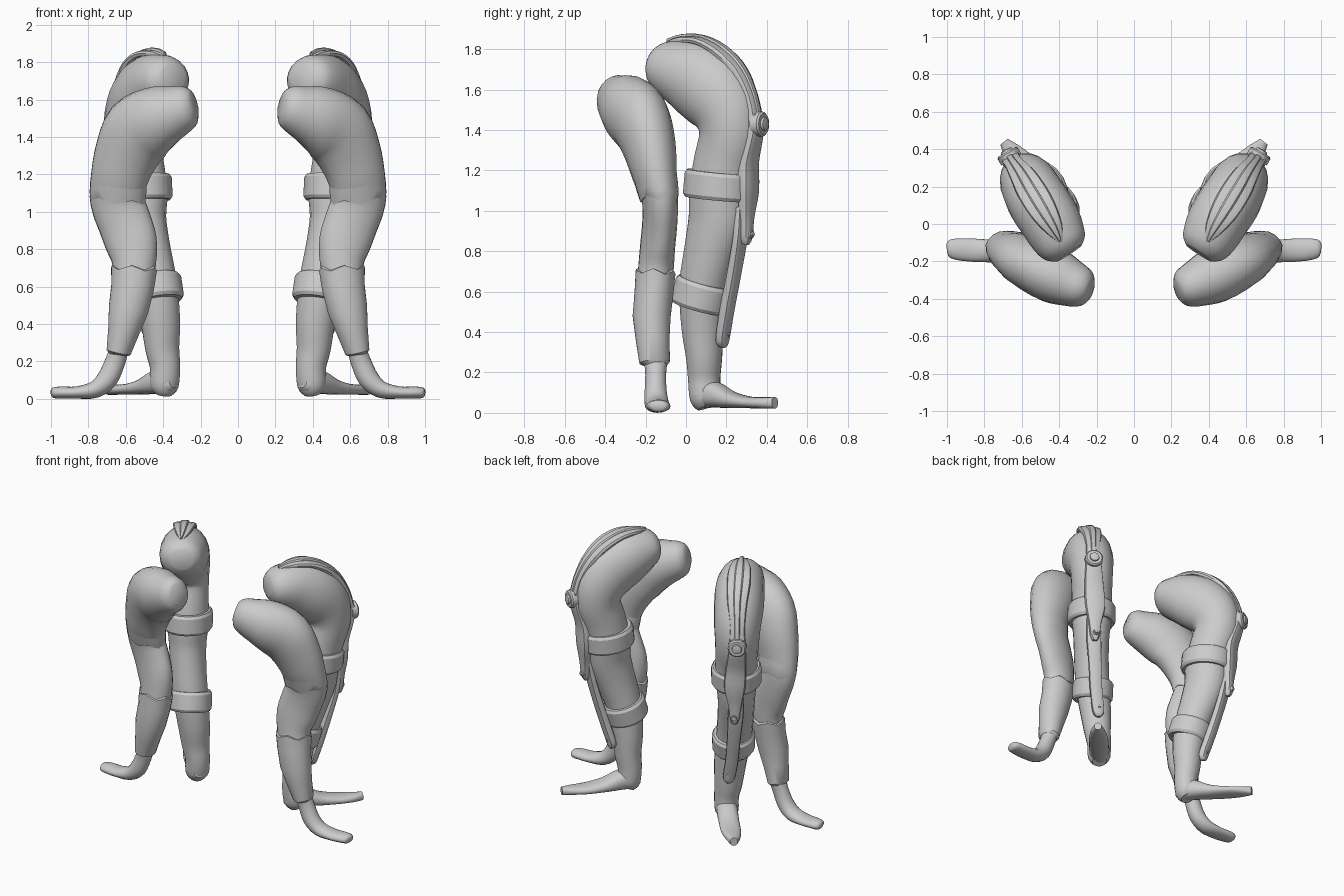
import bpy, math
from mathutils import Vector

LEG_DIR = Vector((0.5, 0.866, 0))       # horizontal direction the knee points in
LEG_SIDE = Vector((0.866, -0.5, 0))
ARM_SIDE = Vector((-0.15, 1, 0))


def smooth_rows(rows, steps):
    """Catmull-Rom interpolation of (x, y, z, side radius, other radius) rows."""
    out = []
    for i in range(len(rows) - 1):
        p = [rows[max(i - 1, 0)], rows[i], rows[i + 1], rows[min(i + 2, len(rows) - 1)]]
        for k in range(steps):
            t = k / steps
            out.append([0.5 * (2 * b + (c - a) * t + (2 * a - 5 * b + 4 * c - d) * t * t
                               + (3 * b - a - 3 * c + d) * t ** 3) for a, b, c, d in zip(*p)])
    out.append(list(rows[-1]))
    return out


def finish(name, verts, faces, angle):
    me = bpy.data.meshes.new(name)
    me.from_pydata(verts, [], faces)
    me.update()
    ob = bpy.data.objects.new(name, me)
    bpy.context.collection.objects.link(ob)
    bpy.ops.object.select_all(action='DESELECT')
    ob.select_set(True)
    bpy.context.view_layer.objects.active = ob
    bpy.ops.object.shade_smooth_by_angle(angle=math.radians(angle))
    ob.modifiers.new("mirror", 'MIRROR').use_clip = False
    return ob


def sweep(name, rows, side, n=20, steps=3, power=1.0, zigzag=0.0, angle=40, axis=None):
    rows = smooth_rows(rows, steps) if steps > 1 else rows
    pts = [Vector(r[:3]) for r in rows]
    verts, faces = [], []
    for i, r in enumerate(rows):
        t = axis or (pts[min(i + 1, len(pts) - 1)] - pts[max(i - 1, 0)]).normalized()
        s = (side - t * side.dot(t)).normalized()
        u = s.cross(t)
        for k in range(n):
            a = 2 * math.pi * k / n
            c, d = math.cos(a), math.sin(a)
            c = math.copysign(abs(c) ** power, c)
            d = math.copysign(abs(d) ** power, d)
            v = pts[i] + s * c * r[3] + u * d * r[4]
            if zigzag and i < 2:
                v += t * zigzag * abs((k % 4) - 2)
            verts.append(v)
    for i in range(len(rows) - 1):
        for k in range(n):
            a, b = i * n + k, i * n + (k + 1) % n
            faces.append((a, b, b + n, a + n))
    faces.append(tuple(reversed(range(n))))
    faces.append(tuple(range((len(rows) - 1) * n, len(rows) * n)))
    faces = [tuple(reversed(f)) for f in faces]
    return finish(name, verts, faces, angle)


def grow(rows, g):
    return [(*r[:3], r[3] + g, r[4] + g) for r in rows]


# Arm: shoulder, elbow and forearm
arm = [(0.235, -0.355, 1.58, 0.06, 0.07), (0.265, -0.345, 1.57, 0.10, 0.11),
       (0.33, -0.32, 1.54, 0.125, 0.14), (0.43, -0.275, 1.50, 0.15, 0.175),
       (0.53, -0.22, 1.43, 0.145, 0.195), (0.595, -0.18, 1.31, 0.13, 0.175),
       (0.635, -0.155, 1.18, 0.11, 0.155), (0.645, -0.13, 1.06, 0.09, 0.147),
       (0.605, -0.13, 0.94, 0.085, 0.145), (0.57, -0.14, 0.83, 0.085, 0.14),
       (0.555, -0.15, 0.70, 0.088, 0.115), (0.585, -0.17, 0.48, 0.088, 0.10),
       (0.64, -0.155, 0.25, 0.065, 0.055)]
sweep("arm", arm, ARM_SIDE)

# Forearm glove with a zigzag upper edge
glove = [(0.555, -0.15, 0.715, 0.085, 0.11), (0.555, -0.15, 0.705, 0.099, 0.124),
         (0.563, -0.158, 0.60, 0.097, 0.116), (0.585, -0.17, 0.48, 0.095, 0.108),
         (0.612, -0.165, 0.36, 0.084, 0.085), (0.638, -0.155, 0.25, 0.077, 0.066),
         (0.64, -0.155, 0.235, 0.06, 0.05)]
sweep("glove", glove, ARM_SIDE, steps=1, zigzag=0.012, angle=35)

# Sleeve hem above the elbow
hem = [(0.645, -0.13, 1.045, 0.088, 0.143), (0.645, -0.13, 1.055, 0.096, 0.151),
       (0.64, -0.142, 1.12, 0.103, 0.153), (0.634, -0.157, 1.19, 0.108, 0.150)]
sweep("sleeve_hem", hem, ARM_SIDE, steps=1, zigzag=0.012, angle=35)

# Hand lying flat, fingers outward
hand = [(0.64, -0.15, 0.25, 0.058, 0.052), (0.66, -0.15, 0.19, 0.052, 0.055),
        (0.70, -0.15, 0.105, 0.055, 0.056), (0.765, -0.145, 0.05, 0.06, 0.046),
        (0.86, -0.14, 0.034, 0.062, 0.033), (0.94, -0.135, 0.034, 0.058, 0.032),
        (0.985, -0.13, 0.033, 0.047, 0.029), (1.0, -0.13, 0.032, 0.025, 0.016)]
sweep("hand", hand, ARM_SIDE)

# Leg: thigh, knee and shin
leg = [(0.345, -0.155, 1.72, 0.08, 0.07), (0.365, -0.125, 1.715, 0.125, 0.115),
       (0.405, -0.065, 1.70, 0.15, 0.15), (0.455, 0.03, 1.665, 0.163, 0.185),
       (0.515, 0.125, 1.60, 0.165, 0.195), (0.555, 0.20, 1.50, 0.155, 0.18),
       (0.565, 0.22, 1.38, 0.145, 0.16), (0.54, 0.19, 1.25, 0.14, 0.155),
       (0.52, 0.165, 1.10, 0.14, 0.155), (0.515, 0.155, 0.96, 0.125, 0.15),
       (0.485, 0.12, 0.80, 0.12, 0.135), (0.445, 0.085, 0.62, 0.118, 0.12),
       (0.415, 0.083, 0.42, 0.107, 0.105), (0.405, 0.09, 0.27, 0.093, 0.088),
       (0.39, 0.09, 0.17, 0.082, 0.08), (0.395, 0.095, 0.07, 0.078, 0.075),
       (0.40, 0.105, 0.03, 0.05, 0.05)]
sweep("leg", leg, LEG_SIDE)

# Pointed foot
foot = [(0.345, 0.045, 0.10, 0.035, 0.04), (0.37, 0.07, 0.095, 0.065, 0.068),
        (0.43, 0.14, 0.09, 0.07, 0.065), (0.50, 0.22, 0.065, 0.068, 0.042),
        (0.58, 0.31, 0.052, 0.066, 0.029), (0.65, 0.385, 0.05, 0.05, 0.028),
        (0.695, 0.44, 0.05, 0.025, 0.028)]
sweep("foot", foot, LEG_SIDE, power=0.85)


# Straps around the shin
def strap(name, x, y, z, a, b, tilt):
    ax = (Vector((0, 0, -1)) + LEG_DIR * tilt).normalized()
    rows = []
    for h, g in ((-0.068, -0.03), (-0.068, 0), (-0.05, 0.012), (0.05, 0.012), (0.068, 0), (0.068, -0.03)):
        c = Vector((x, y, z)) + ax * h
        rows.append((*c, a + g, b + g))
    sweep(name, rows, LEG_SIDE, steps=1, angle=25, axis=ax)


strap("upper_strap", 0.522, 0.165, 1.125, 0.155, 0.17, -0.1)
strap("lower_strap", 0.438, 0.078, 0.585, 0.13, 0.135, -0.3)

# Leaf-shaped thigh panel running down to the knee
panel = [(0.395, -0.09, 1.825, 0.015, 0.015), (0.43, -0.02, 1.845, 0.05, 0.018),
         (0.49, 0.08, 1.84, 0.075, 0.02), (0.55, 0.18, 1.785, 0.078, 0.025),
         (0.60, 0.265, 1.69, 0.065, 0.028), (0.64, 0.32, 1.56, 0.05, 0.028),
         (0.655, 0.345, 1.43, 0.055, 0.03)]
sweep("thigh_panel", panel, LEG_SIDE, n=12, power=0.6, angle=35)
ridge = [(*[c for c in r[:2]], r[2] + 0.004, r[3] * 0.4, r[4] + 0.008) for r in panel]
sweep("panel_ridge", ridge, LEG_SIDE, n=12, power=0.6, angle=35)

# Brace plates from knee to ankle
upper = [(0.655, 0.345, 1.48, 0.05, 0.028), (0.65, 0.34, 1.38, 0.058, 0.03),
         (0.62, 0.31, 1.24, 0.068, 0.035), (0.61, 0.31, 1.10, 0.07, 0.035),
         (0.605, 0.30, 0.97, 0.045, 0.03), (0.60, 0.295, 0.87, 0.032, 0.03),
         (0.598, 0.29, 0.835, 0.015, 0.02)]
lower = [(0.60, 0.275, 1.02, 0.045, 0.02), (0.59, 0.27, 0.88, 0.052, 0.022),
         (0.555, 0.24, 0.70, 0.046, 0.026), (0.515, 0.205, 0.52, 0.044, 0.028),
         (0.478, 0.183, 0.38, 0.042, 0.027), (0.47, 0.18, 0.34, 0.03, 0.023),
         (0.467, 0.178, 0.325, 0.012, 0.015)]
sweep("upper_brace", upper, LEG_SIDE, n=12, power=0.6, angle=35)
sweep("lower_brace", lower, LEG_SIDE, n=12, power=0.6, angle=35)


# Round hinge caps facing out from the brace
def hinge(name, x, y, z, r, depth):
    rows = []
    for h, k in ((-0.5, 1), (0.6, 1), (0.85, 0.85), (0.85, 0.55), (1.15, 0.5), (1.25, 0.3)):
        c = Vector((x, y, z)) + LEG_DIR * depth * h
        rows.append((*c, r * k, r * k))
    sweep(name, rows, LEG_SIDE, n=16, steps=1, angle=30, axis=LEG_DIR)


hinge("knee_hinge", 0.665, 0.36, 1.43, 0.062, 0.035)
hinge("shin_hinge", 0.605, 0.31, 0.885, 0.022, 0.025)
hinge("ankle_hinge", 0.478, 0.195, 0.39, 0.018, 0.02)
